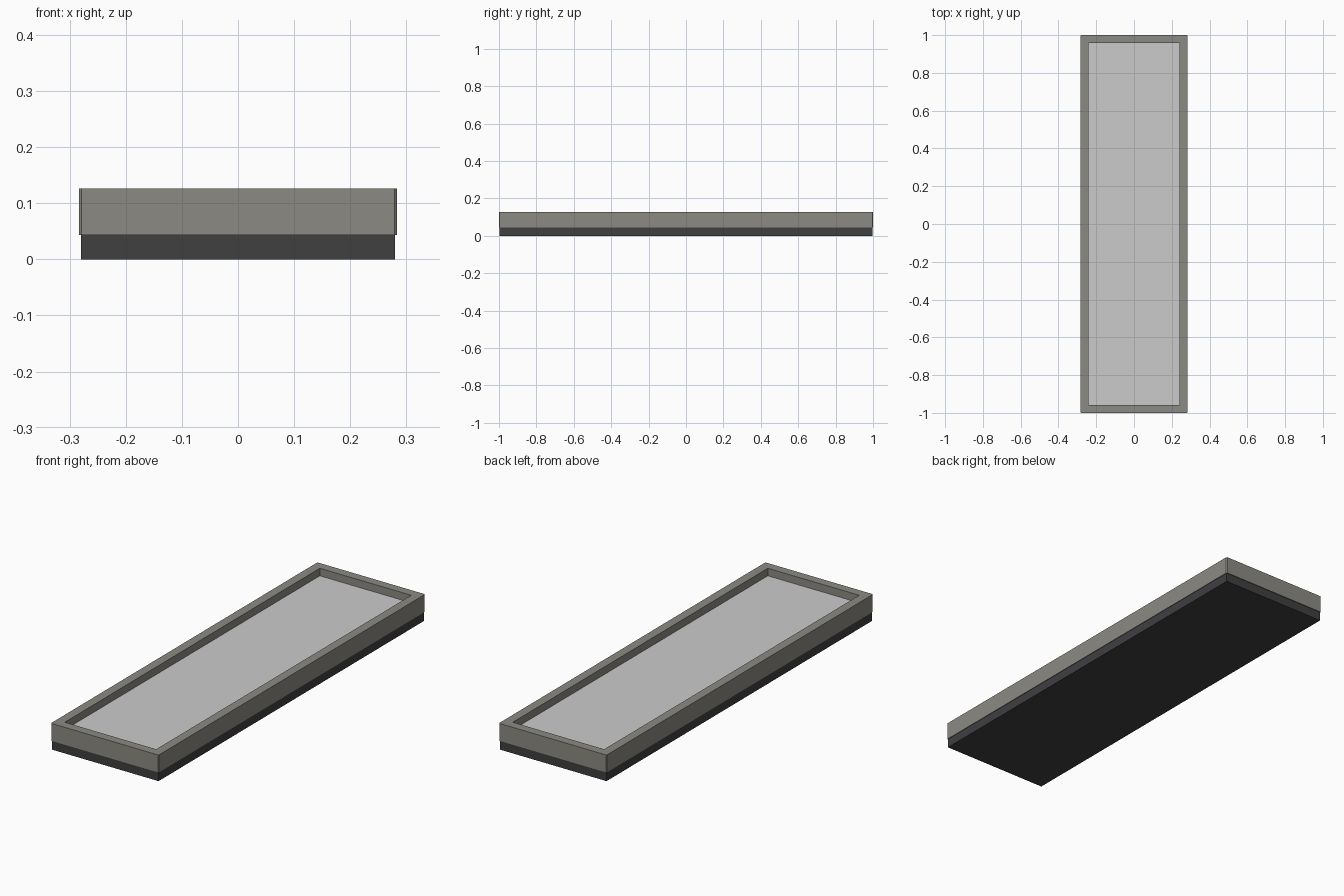
import bpy, bmesh

if "Cube" in bpy.data.objects:
    bpy.data.objects.remove(bpy.data.objects["Cube"])

RIM_X, RIM_Y, RIM_W = 0.283, 1.0, 0.043
BASE_TOP, PANEL_TOP, RIM_TOP = 0.043, 0.09, 0.126


def box_bm(hx, hy, z0, z1):
    bm = bmesh.new()
    bmesh.ops.create_cube(bm, size=1)
    for v in bm.verts:
        v.co = (v.co.x * 2 * hx, v.co.y * 2 * hy, z1 if v.co.z > 0 else z0)
    return bm


def finish(bm, name, colour=None):
    bmesh.ops.recalc_face_normals(bm, faces=bm.faces)
    me = bpy.data.meshes.new(name)
    bm.to_mesh(me)
    bm.free()
    ob = bpy.data.objects.new(name, me)
    bpy.context.collection.objects.link(ob)
    if colour:
        mat = bpy.data.materials.new(name + "_colour")
        mat.diffuse_color = (*colour, 1)
        mat.use_nodes = True
        mat.node_tree.nodes["Principled BSDF"].inputs["Base Color"].default_value = mat.diffuse_color
        me.materials.append(mat)
    return ob


# Dark plinth under the rim
finish(box_bm(0.28, 0.996, 0, BASE_TOP), "base", (0.05, 0.05, 0.053))

# Sunken inner panel
finish(box_bm(RIM_X - RIM_W, RIM_Y - RIM_W, BASE_TOP, PANEL_TOP), "inner_panel")

# Open rectangular rim: inset both caps, then bridge the openings
bm = box_bm(RIM_X, RIM_Y, BASE_TOP, RIM_TOP)
bm.normal_update()
corners = [e for e in bm.edges if abs(e.verts[0].co.z - e.verts[1].co.z) > 0.01]
caps = [f for f in bm.faces if abs(f.normal.z) > 0.9]
bmesh.ops.inset_individual(bm, faces=caps, thickness=RIM_W, use_even_offset=True)
loops = [e for f in caps for e in f.edges]
bmesh.ops.delete(bm, geom=caps, context='FACES_ONLY')
bmesh.ops.bridge_loops(bm, edges=loops)
# Small chamfer on the outer vertical corners
bmesh.ops.bevel(bm, geom=corners, offset=0.004, segments=1, affect='EDGES')
finish(bm, "rim", (0.26, 0.255, 0.225))
